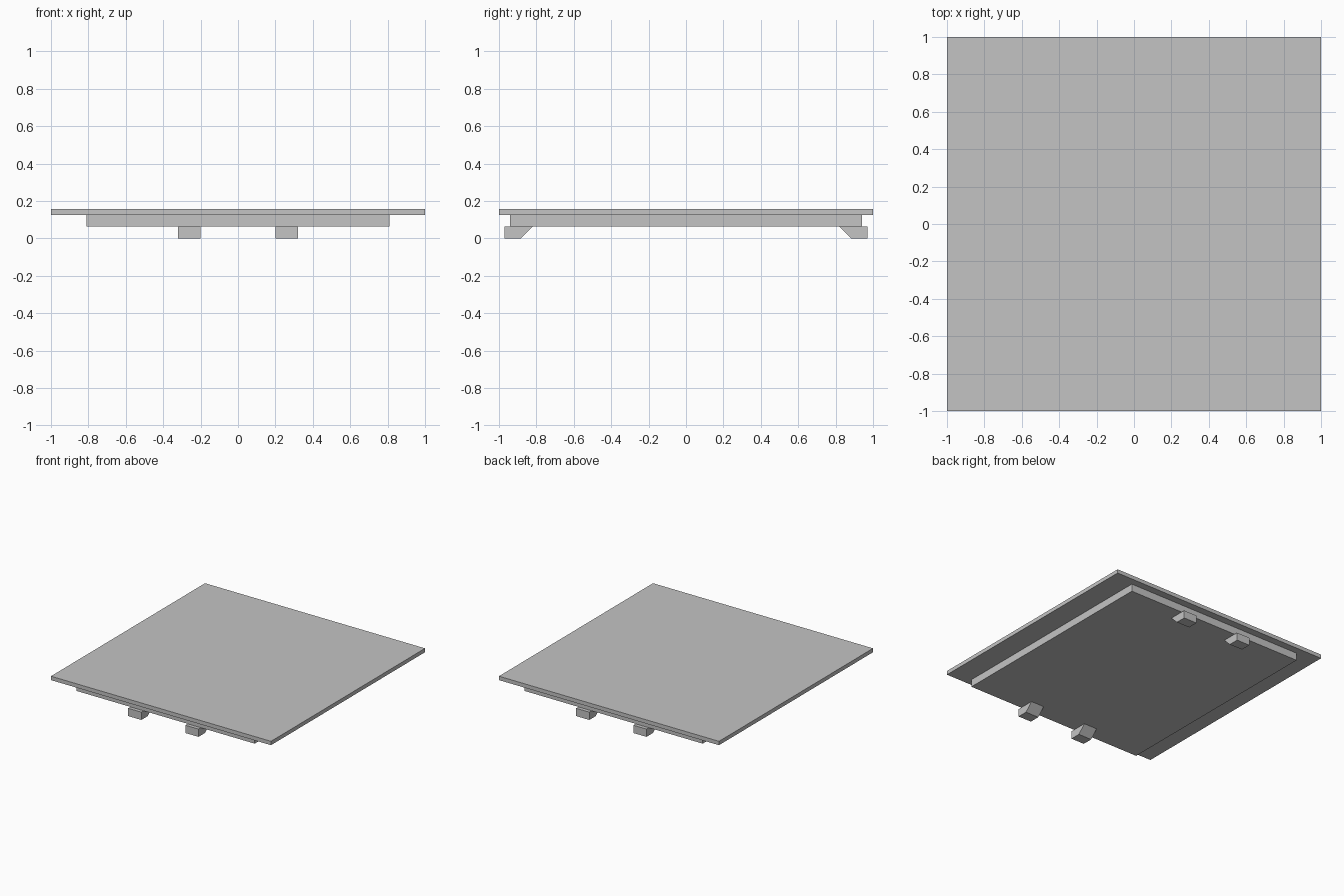
import bpy
import bmesh

default = bpy.data.objects.get("Cube")
if default:
    bpy.data.objects.remove(default, do_unlink=True)

# Single flat colour
grey = bpy.data.materials.new("light grey")
grey.use_nodes = True
colour = (0.55, 0.55, 0.55, 1)
grey.diffuse_color = colour
grey.node_tree.nodes["Principled BSDF"].inputs["Base Color"].default_value = colour


def extrude_x(name, profile, x0, x1):
    """Sweep a (y, z) profile along x into a closed solid."""
    bm = bmesh.new()
    face = bm.faces.new([bm.verts.new((x0, y, z)) for y, z in profile])
    swept = bmesh.ops.extrude_face_region(bm, geom=[face])["geom"]
    verts = [g for g in swept if isinstance(g, bmesh.types.BMVert)]
    bmesh.ops.translate(bm, verts=verts, vec=(x1 - x0, 0, 0))
    bmesh.ops.recalc_face_normals(bm, faces=bm.faces)
    mesh = bpy.data.meshes.new(name)
    bm.to_mesh(mesh)
    bm.free()
    mesh.materials.append(grey)
    obj = bpy.data.objects.new(name, mesh)
    bpy.context.collection.objects.link(obj)
    return obj


def block(name, half_x, half_y, z0, z1):
    profile = [(-half_y, z0), (half_y, z0), (half_y, z1), (-half_y, z1)]
    return extrude_x(name, profile, -half_x, half_x)


# Flat top over a narrower base
BASE_Z, TOP_Z = 0.064, 0.125
block("top_slab", 1, 1, TOP_Z, 0.157)
block("base_block", 0.81, 0.94, BASE_Z, TOP_Z)

# Four feet, sloped on the side facing the middle
for end, sy in (("front", -1), ("back", 1)):
    profile = [(sy * y, z) for y, z in
               ((0.97, 0), (0.97, BASE_Z), (0.82, BASE_Z), (0.884, 0))]
    for side, sx in (("left", 1), ("right", -1)):
        extrude_x(f"{end}_{side}_foot", profile, sx * 0.2, sx * 0.32)
